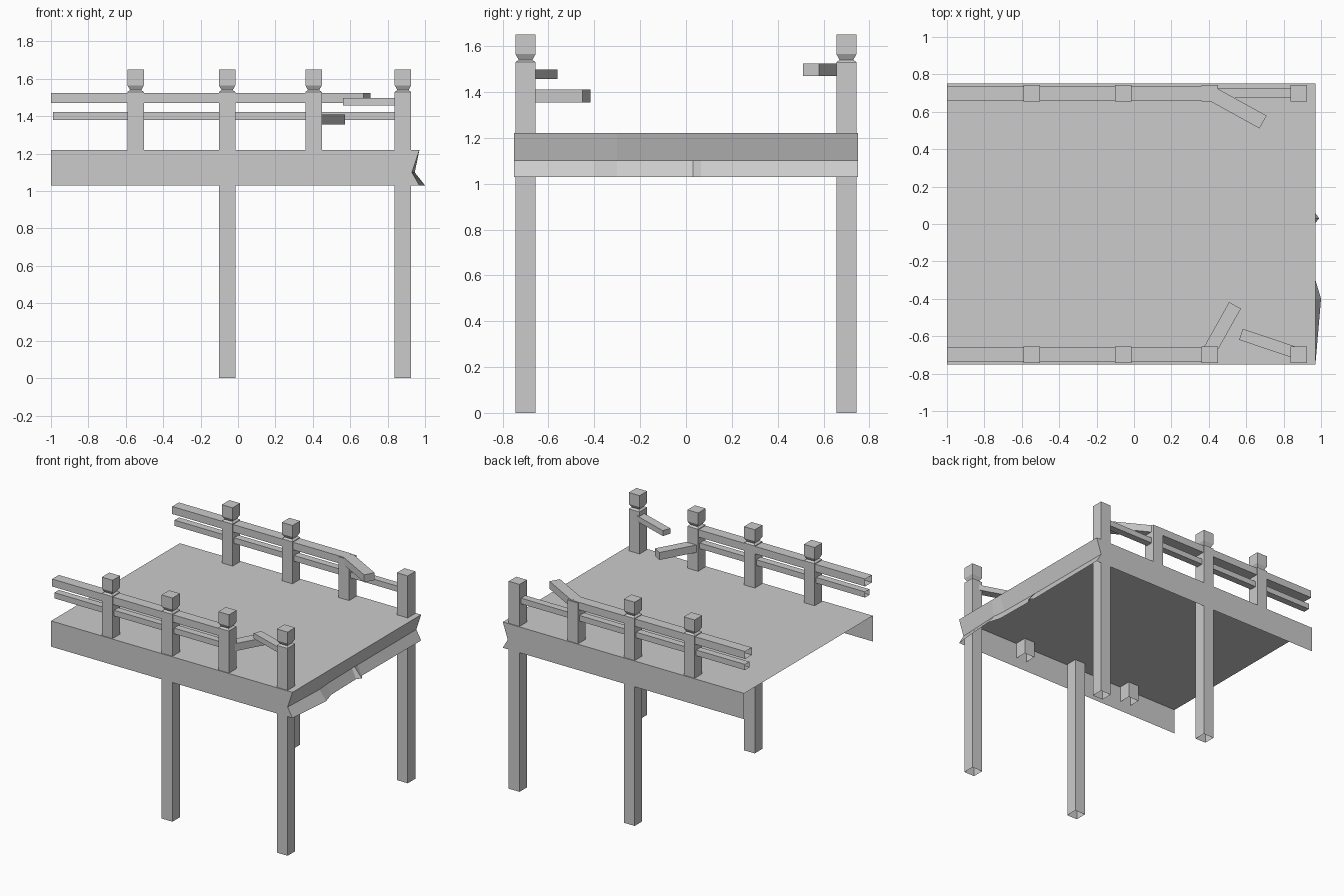
import bpy, bmesh
from mathutils import Vector

if "Cube" in bpy.data.objects:
    bpy.data.objects.remove(bpy.data.objects["Cube"])


def make(name, bm):
    bmesh.ops.recalc_face_normals(bm, faces=bm.faces)
    me = bpy.data.meshes.new(name)
    bm.to_mesh(me)
    bm.free()
    ob = bpy.data.objects.new(name, me)
    bpy.context.collection.objects.link(ob)
    return ob


def loft(bm, rings, cap_start=False, cap_end=True):
    rows = [[bm.verts.new(p) for p in r] for r in rings]
    for a, b in zip(rows, rows[1:]):
        for i in range(4):
            j = (i + 1) % 4
            bm.faces.new((a[i], a[j], b[j], b[i]))
    if cap_start:
        bm.faces.new(rows[0])
    if cap_end:
        bm.faces.new(rows[-1])


def post(name, x, y, profile):
    # square post from (height, half width) pairs, open underneath
    bm = bmesh.new()
    loft(bm, [[(x + sx * h, y + sy * h, z) for sx, sy in
               ((-1, -1), (1, -1), (1, 1), (-1, 1))] for z, h in profile])
    make(name, bm)


def board(name, a, b, width, z0, z1, open_start=False):
    # level board between two plan points
    a, b = Vector((*a, 0)), Vector((*b, 0))
    d = (b - a).normalized()
    n = Vector((-d.y, d.x, 0)) * width / 2
    lo, hi = Vector((0, 0, z0)), Vector((0, 0, z1))
    bm = bmesh.new()
    loft(bm, [[p - n + lo, p + n + lo, p + n + hi, p - n + hi] for p in (a, b)],
         cap_start=not open_start)
    make(name, bm)


# Deck: open-bottomed shell with a splintered right end
# each section: y, then x of the top, middle and bottom edge
sections = [(-0.75, .97, .93, .97), (-0.40, .97, .945, 1.0), (-0.30, .97, .935, .97),
            (0.0, .97, .93, .965), (0.03, .97, .93, .99), (0.065, .97, .93, .965),
            (0.75, .97, .93, .97)]
bm = bmesh.new()
rows = [[bm.verts.new((x, s[0], z)) for x, z in zip(s[1:], (1.22, 1.10, 1.03))]
        for s in sections]
for a, b in zip(rows, rows[1:]):
    for k in range(2):
        bm.faces.new((a[k], a[k + 1], b[k + 1], b[k]))
back_left = {}
for row, y in ((rows[0], -0.75), (rows[-1], 0.75)):
    top = bm.verts.new((-1, y, 1.22))
    mid = bm.verts.new((-1, y, 1.10))
    low = bm.verts.new((-1, y, 1.03))
    bm.faces.new((top, mid, row[1], row[0]))
    bm.faces.new((mid, low, row[2], row[1]))
    back_left[y] = top
bm.faces.new([back_left[-0.75]] + [r[0] for r in rows] + [back_left[0.75]])
make("deck", bm)

# Posts: legs reach the ground, the others stop just under the deck
W = 0.044
CAP = [(1.53, W), (1.54, 0.03), (1.565, W), (1.65, W)]
for side, y in (("front", -0.7), ("back", 0.7)):
    for i, (x, base) in enumerate(((-0.547, 1.1), (-0.058, 0), (0.404, 1.1), (0.882, 0))):
        prof = [(base, W)] + CAP
        if side == "back" and i == 2:
            prof = [(base, W), (1.52, W)]       # broken post
        elif side == "back" and i == 3:
            prof = [(base, W), (1.53, W)]       # post missing its cap
        post(f"{side}_post_{i + 1}", x, y, prof)

    # Rails
    board(f"{side}_upper_rail", (-1, y), (0.41, y), 0.078, 1.47, 1.525, True)
    board(f"{side}_lower_rail", (-0.99, y), (0.4 if y < 0 else 0.87, y), 0.052,
          1.38, 1.422, True)

# Snapped rail pieces
board("back_broken_rail", (0.40, 0.705), (0.69, 0.545), 0.078, 1.47, 1.525)
board("front_broken_rail", (0.40, -0.685), (0.54, -0.435), 0.072, 1.355, 1.41)
board("front_end_broken_rail", (0.87, -0.69), (0.572, -0.59), 0.062, 1.457, 1.497)
